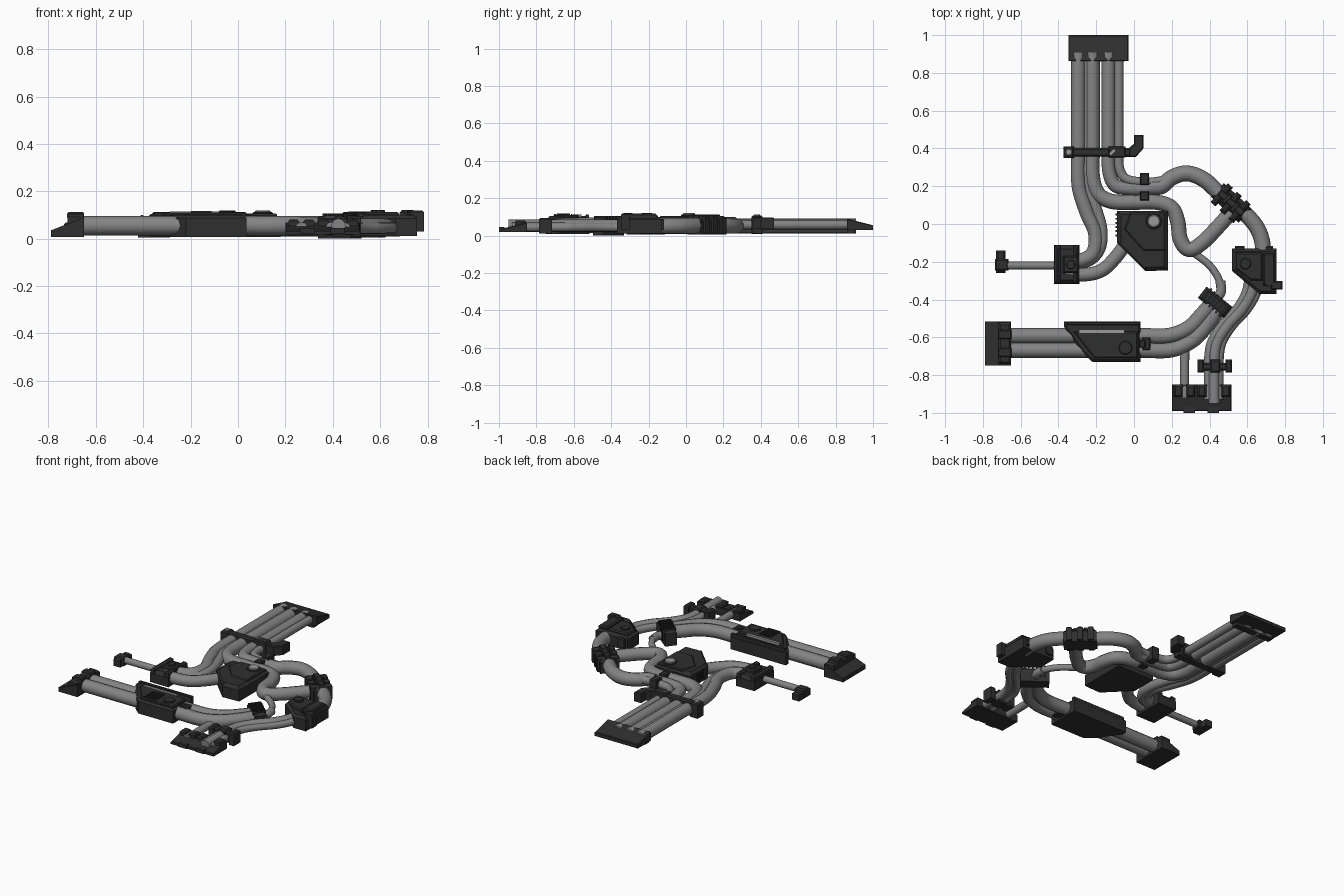
import bpy, bmesh, math
from mathutils import Vector


def material(name, v):
    m = bpy.data.materials.new(name)
    m.diffuse_color = (v, v, v, 1)
    return m


PIPE = material("pipe_grey", 0.23)
DARK = material("dark_housing", 0.028)
LIGHT = material("light_trim", 0.33)


def pipe(name, r, z, pts):
    """Round pipe along a smooth path in plan."""
    cu = bpy.data.curves.new(name, 'CURVE')
    cu.dimensions = '3D'
    cu.bevel_depth = r
    cu.bevel_resolution = 4
    cu.resolution_u = 8
    cu.use_fill_caps = True
    sp = cu.splines.new('BEZIER')
    sp.bezier_points.add(len(pts) - 1)
    vs = [Vector((p[0], p[1], p[2] if len(p) > 2 else z)) for p in pts]
    for i, bp in enumerate(sp.bezier_points):
        a, b = vs[max(i - 1, 0)], vs[min(i + 1, len(vs) - 1)]
        t = (b - a).normalized()
        la, lb = (vs[i] - a).length, (b - vs[i]).length
        # cap the longer side so straights stay straight
        la, lb = min(la, 3 * lb or la), min(lb, 3 * la or lb)
        bp.co = vs[i]
        bp.handle_left_type = bp.handle_right_type = 'FREE'
        bp.handle_left, bp.handle_right = vs[i] - t * la * .33, vs[i] + t * lb * .33
    ob = bpy.data.objects.new(name, cu)
    bpy.context.collection.objects.link(ob)
    bpy.ops.object.select_all(action='DESELECT')
    bpy.context.view_layer.objects.active = ob
    ob.select_set(True)
    bpy.ops.object.convert(target='MESH')
    ob = bpy.context.object
    ob.data.materials.clear()
    ob.data.materials.append(PIPE)
    bpy.ops.object.shade_smooth_by_angle(angle=math.radians(40))


def prism(name, poly, z0, z1, ch=0.0, mat=DARK, slope=None):
    """Plan outline raised from z0 to z1; slope(x, y) sets the top height, ch chamfers the rim."""
    bm = bmesh.new()
    low = bm.faces.new([bm.verts.new((x, y, z0)) for x, y in poly])
    top = bmesh.ops.extrude_face_region(bm, geom=[low])['geom']
    face = [f for f in top if isinstance(f, bmesh.types.BMFace)][0]
    for v in face.verts:
        v.co.z = slope(v.co.x, v.co.y) if slope else z1
    if ch:
        bmesh.ops.bevel(bm, geom=list(face.edges), offset=ch, segments=1, affect='EDGES')
    bmesh.ops.recalc_face_normals(bm, faces=bm.faces)
    me = bpy.data.meshes.new(name)
    bm.to_mesh(me)
    bm.free()
    me.materials.append(mat)
    ob = bpy.data.objects.new(name, me)
    bpy.context.collection.objects.link(ob)


def box(name, cx, cy, w, d, z0, z1, rot=0, ch=0.0, mat=DARK, slope=None):
    c, s = math.cos(math.radians(rot)), math.sin(math.radians(rot))
    poly = [(cx + x * c - y * s, cy + x * s + y * c) for x, y in
            ((-w / 2, -d / 2), (w / 2, -d / 2), (w / 2, d / 2), (-w / 2, d / 2))]
    prism(name, poly, z0, z1, ch, mat, slope)


def disc(name, cx, cy, r, z0, z1, mat=DARK, ch=0.004):
    prism(name, [(cx + r * math.cos(i * math.pi / 8), cy + r * math.sin(i * math.pi / 8))
                 for i in range(16)], z0, z1, ch, mat)


# Pipes from the back plate
pipe("outer_left_pipe", .038, .053, [(-.295, .91), (-.295, .4), (-.292, .2), (-.25, .06),
     (-.205, -.05), (-.215, -.15), (-.27, -.19), (-.36, -.2)])
pipe("inner_left_pipe", .03, .045, [(-.25, .9), (-.25, .4), (-.245, .2), (-.2, .08),
     (-.17, -.04), (-.185, -.14), (-.25, -.2), (-.36, -.21)])
pipe("lower_loop_pipe", .04, .05, [(-.22, .91), (-.22, .4), (-.22, .25), (-.19, .16), (-.12, .12),
     (0, .115), (.12, .115), (.2, .085), (.232, .01), (.245, -.08), (.29, -.135),
     (.36, -.1), (.44, -.02), (.53, .08)])
pipe("upper_loop_pipe", .036, .053, [(-.135, .91), (-.135, .4), (-.132, .28), (-.1, .205), (-.03, .188),
     (.06, .188), (.13, .2)])
pipe("thin_loop_pipe", .025, .058, [(-.08, .89), (-.08, .4), (-.078, .3), (-.05, .245), (.01, .225),
     (.1, .222), (.17, .235), (.24, .265)])
pipe("right_loop_pipe", .042, .052, [(.09, .195), (.145, .2), (.2, .245), (.28, .268), (.37, .235),
     (.46, .155), (.56, .08), (.645, -.01), (.68, -.1), (.68, -.2)])
pipe("junction_link_pipe", .036, .05, [(-.36, -.26), (-.26, -.268), (-.17, -.245), (-.1, -.18), (-.04, -.1)])
pipe("left_thin_pipe", .021, .045, [(-.7, -.22), (-.5, -.22), (-.32, -.22)])
pipe("centre_thin_pipe", .02, .042, [(.27, -.125), (.34, -.17), (.41, -.23), (.455, -.31), (.455, -.38), (.42, -.44)])
# Front right bundle
for n, dx, r, z, end in (("left", -.024, .026, .045, -.93), ("middle", .004, .03, .055, -.95), ("right", .03, .024, .045, -.93)):
    pipe("front_bundle_" + n, r, z, [(.64 + dx, -.26), (.62 + dx, -.36), (.57 + dx, -.45), (.49 + dx, -.54),
         (.435 + dx, -.63), (.42 + dx, -.73), (.42 + dx, -.82), (.42 + dx, end)])
pipe("front_thin_pipe", .024, .045, [(.31, -.58), (.275, -.65), (.268, -.74), (.268, -.82), (.268, -.92)])
# Front left pair of pipes
pipe("front_left_pipe_upper", .041, .055, [(-.7, -.592), (-.3, -.592), (.05, -.592), (.19, -.59), (.29, -.55), (.36, -.48), (.43, -.4)])
pipe("front_left_pipe_lower", .041, .055, [(-.7, -.668), (-.3, -.668), (.05, -.668), (.2, -.665), (.31, -.615), (.39, -.53), (.46, -.43)])
pipe("front_short_pipe", .026, .04, [(.43, -.4), (.46, -.36), (.457, -.3)])

# Sloped end plates
prism("back_plate", [(-.347, .862), (-.03, .862), (-.03, 1), (-.347, 1)], .03, .09, .004, DARK,
      lambda x, y: .09 - (y - .862) * .25)
box("back_plate_foot", -.19, .88, .28, .04, .012, .04)
prism("left_end_block", [(-.79, -.75), (-.65, -.75), (-.65, -.515), (-.79, -.515)], .008, .1, 0, DARK,
      lambda x, y: .035 if x < -.7 else .09)
box("left_end_collar", -.685, -.632, .07, .22, .01, .104, ch=.012)
for y in (-.585, -.68):
    box("left_end_pad", -.685, y, .072, .048, .09, .112, ch=.006)
prism("front_plate", [(.2, -.99), (.515, -.99), (.515, -.85), (.2, -.85)], .018, .08, .004, DARK,
      lambda x, y: .035 if y < -.9 else .07)
for x in (.235, .3, .36, .485):
    box("front_plate_rib", x, -.885, .045, .06, .03, .082, ch=.008)
for x in (.292, .42):
    box("front_plate_tab", x, -.985, .06, .03, .02, .045)
box("left_thin_end", -.705, -.2, .05, .12, .008, .06, ch=.01)
box("left_thin_end_face", -.7, -.215, .07, .06, .015, .068, ch=.008)

# Left junction box
box("left_junction", -.355, -.215, .135, .205, .005, .085, ch=.02)
for x in (-.405, -.305):
    box("left_junction_band", x, -.215, .03, .2, .01, .1, ch=.012)
box("left_junction_lid", -.335, -.215, .08, .09, .07, .105, ch=.008)
disc("left_junction_knob", -.335, -.215, .025, .1, .112)

# Central pump housing with knob and vents
prism("pump_housing", [(-.09, .07), (-.09, -.1), (.06, -.25), (.18, -.245), (.18, .07)], .008, .1, .02)
prism("pump_lid", [(-.05, -.03), (.05, -.14), (.165, -.14), (.165, .06), (-.02, .06)], .09, .106, .006)
disc("pump_collar", .105, .015, .043, .1, .112)
disc("pump_knob", .105, .015, .033, .108, .12, LIGHT)
for i in range(6):
    box("pump_vent", -.088, .05 - i * .022, .022, .01, .03, .085)
prism("pump_flank", [(-.09, -.1), (.06, -.25), (.08, -.22), (-.06, -.08)], .03, .1, .01)

# Large front device
prism("front_device", [(-.37, -.515), (-.37, -.545), (-.275, -.68), (-.22, -.73), (.035, -.73), (.035, -.515)], .008, .1, .012)
prism("front_device_deck", [(-.32, -.57), (-.21, -.71), (.02, -.71), (.02, -.57)], .09, .11, .006)
box("front_device_rail", -.16, -.527, .39, .018, .08, .113, ch=.004)
box("front_device_strip", -.17, -.567, .24, .018, .1, .114, mat=LIGHT)
for i in range(6):
    box("front_device_vent", -.155, -.61 - i * .018, .085, .009, .1, .116)
disc("front_device_dial", -.045, -.655, .036, .1, .119)
box("front_device_clip", .065, -.635, .045, .07, .015, .1, ch=.008)
box("front_device_clip_neck", .045, -.635, .03, .04, .02, .104, ch=.004)

# Right valve housing
prism("valve_housing", [(.52, -.13), (.52, -.25), (.665, -.37), (.755, -.37), (.755, -.13)], .012, .1, .015)
prism("valve_lid", [(.535, -.15), (.535, -.235), (.62, -.3), (.68, -.3), (.68, -.15)], .09, .112, .008)
disc("valve_dial", .59, -.21, .03, .105, .122)
box("valve_side_block", .715, -.24, .065, .17, .09, .118, ch=.008)
box("valve_tab", .755, -.325, .06, .045, .03, .118, ch=.006)
box("valve_diamond", .715, -.31, .035, .035, .1, .122, 45)
for x in (.56, .71):
    box("valve_lug", x, -.13, .05, .025, .03, .09, ch=.006)

# Strap across the back pipes with its hook
box("back_strap", -.19, .38, .35, .045, .01, .1, ch=.008)
box("back_strap_block", -.345, .38, .055, .06, .008, .105, ch=.008)
box("back_strap_latch", -.09, .38, .09, .058, .02, .108, ch=.006)
prism("back_strap_hook", [(-.06, .355), (.01, .355), (.05, .4), (.05, .47), (0, .47), (0, .425), (-.03, .4), (-.06, .4)], .035, .098, .005)
disc("back_strap_stud", -.345, .38, .018, .1, .11, LIGHT)
box("back_strap_trim", -.115, .38, .035, .012, .105, .113, 45, mat=LIGHT)

# Small clips on the loop pipes
for y, d in ((.238, .062), (.148, .048)):
    box("loop_clip", .055, y, .048, d, .01, .1, ch=.006)

# Ribbed clamp on the right loop
A = -43
ux, uy = math.cos(math.radians(A)), math.sin(math.radians(A))
box("clamp_body", .515, .112, .2, .1, .005, .096, A, .02)
for t in (-.065, 0, .065):
    box("clamp_rib", .512 + ux * t, .11 + uy * t, .035, .135, .01, .106, A, .012)
box("clamp_top", .515, .112, .17, .035, .09, .112, A, .004)
for t in (-.03, .03):
    box("clamp_bolt", .512 + ux * t, .11 + uy * t, .02, .06, .09, .114, A, .003)

# Angled bracket on the front pipes
box("angled_bracket", .43, -.415, .175, .075, 0, .098, A + 5, .015)
for i in range(6):
    t = -.06 + i * .024
    box("bracket_rib", .43 + ux * t, -.415 + uy * t, .01, .082, .03, .106, A + 5)

# Clip on the front bundle
box("bundle_clip_bar", .428, -.755, .16, .04, .015, .088, ch=.008)
for x, w in ((.353, .036), (.43, .055), (.502, .036)):
    box("bundle_clip_block", x, -.752, w, .07, .01, .094, ch=.008)
